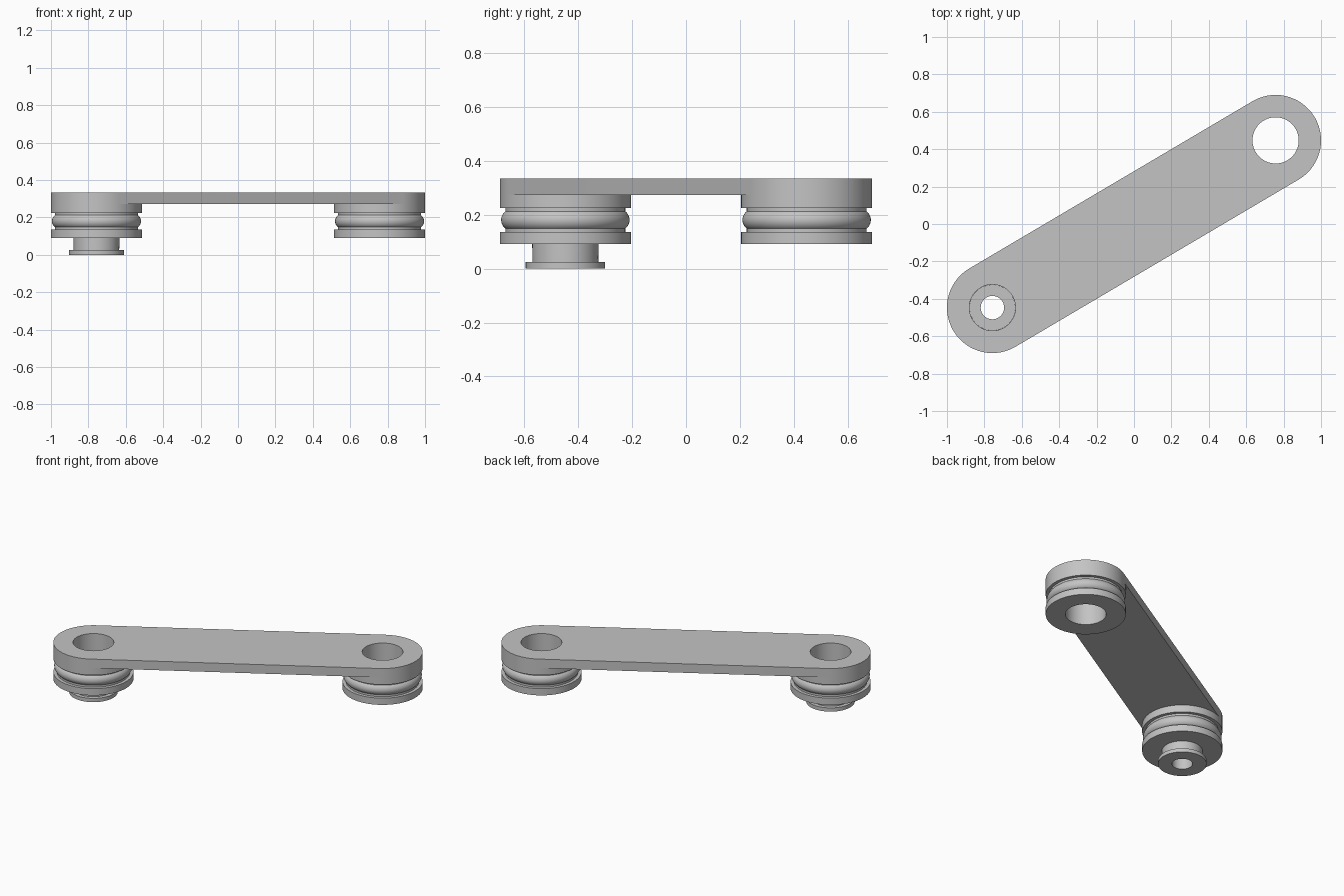
import bpy
import bmesh
import math

if "Cube" in bpy.data.objects:
    bpy.data.objects.remove(bpy.data.objects["Cube"], do_unlink=True)

END_X, END_Y = 0.757, 0.447            # pivot position, mirrored through the origin
HALF = math.hypot(END_X, END_Y)
ANGLE = math.atan2(END_Y, END_X)
R_OUT, R_HOLE, R_BORE = 0.243, 0.1235, 0.0625
SEG = 96

grey = bpy.data.materials.new("plain grey")
grey.use_nodes = True
COLOUR = (0.55, 0.55, 0.55, 1.0)
grey.diffuse_color = COLOUR
grey.node_tree.nodes["Principled BSDF"].inputs["Base Color"].default_value = COLOUR


def finish(bm, name, location=(0, 0, 0)):
    """Turn a bmesh into a smooth-shaded object turned along the arm."""
    bmesh.ops.recalc_face_normals(bm, faces=bm.faces[:])
    mesh = bpy.data.meshes.new(name)
    bm.to_mesh(mesh)
    bm.free()
    mesh.materials.append(grey)
    obj = bpy.data.objects.new(name, mesh)
    bpy.context.scene.collection.objects.link(obj)
    obj.location = location
    obj.rotation_euler.z = ANGLE
    bpy.ops.object.select_all(action='DESELECT')
    obj.select_set(True)
    bpy.context.view_layer.objects.active = obj
    bpy.ops.object.shade_smooth_by_angle(angle=math.radians(30))
    return obj


def arc(cx, r, start, sweep, count):
    return [(cx + r * math.cos(start + sweep * i / count),
             r * math.sin(start + sweep * i / count)) for i in range(count)]


def lathe(name, profile, location):
    """Revolve a closed (radius, height) profile about z."""
    bm = bmesh.new()
    rings = []
    for i in range(SEG):
        a = 2 * math.pi * i / SEG
        rings.append([bm.verts.new((r * math.cos(a), r * math.sin(a), z))
                      for r, z in profile])
    n = len(profile)
    for i in range(SEG):
        a, b = rings[i], rings[(i + 1) % SEG]
        for j in range(n):
            k = (j + 1) % n
            bm.faces.new((a[j], b[j], b[k], a[k]))
    return finish(bm, name, location)


# Arm plate: rounded bar with a hole at each end
Z0, Z1 = 0.273, 0.333
half = SEG // 2
outline = (arc(HALF, R_OUT, -math.pi / 2, math.pi, half) + [(HALF, R_OUT)]
           + arc(-HALF, R_OUT, math.pi / 2, math.pi, half) + [(-HALF, -R_OUT)])
loops = [outline] + [arc(s * HALF, R_HOLE, 0, 2 * math.pi, SEG) for s in (-1, 1)]
bm = bmesh.new()
levels = []
for z in (Z0, Z1):
    rings, edges = [], []
    for loop in loops:
        ring = [bm.verts.new((x, y, z)) for x, y in loop]
        edges += [bm.edges.new((ring[i - 1], ring[i])) for i in range(len(ring))]
        rings.append(ring)
    bmesh.ops.triangle_fill(bm, use_beauty=True, edges=edges)
    levels.append(rings)
for low, high in zip(*levels):
    for i in range(len(low)):
        bm.faces.new((low[i - 1], low[i], high[i], high[i - 1]))
finish(bm, "arm_plate")

# Grooved hub and round sealing ring at each end
HUB = [(R_HOLE, 0.09), (R_OUT, 0.09), (R_OUT, 0.135), (0.222, 0.135),
       (0.222, 0.225), (R_OUT, 0.225), (R_OUT, Z0), (R_HOLE, Z0)]
RING = [(0.198 + 0.04 * math.cos(2 * math.pi * i / 32),
         0.18 + 0.04 * math.sin(2 * math.pi * i / 32)) for i in range(32)]
for side, s in (("left", 1), ("right", -1)):
    spot = (s * END_X, s * END_Y, 0)
    lathe(side + "_hub", HUB, spot)
    lathe(side + "_sealing_ring", RING, spot)

# Hollow flanged pin set into the right hub
PIN = [(R_BORE, 0), (0.147, 0), (0.147, 0.025), (0.122, 0.025),
       (R_HOLE - 0.0005, 0.1), (R_HOLE - 0.0005, 0.15), (R_BORE, 0.15)]
lathe("right_flanged_pin", PIN, (-END_X, -END_Y, 0))
